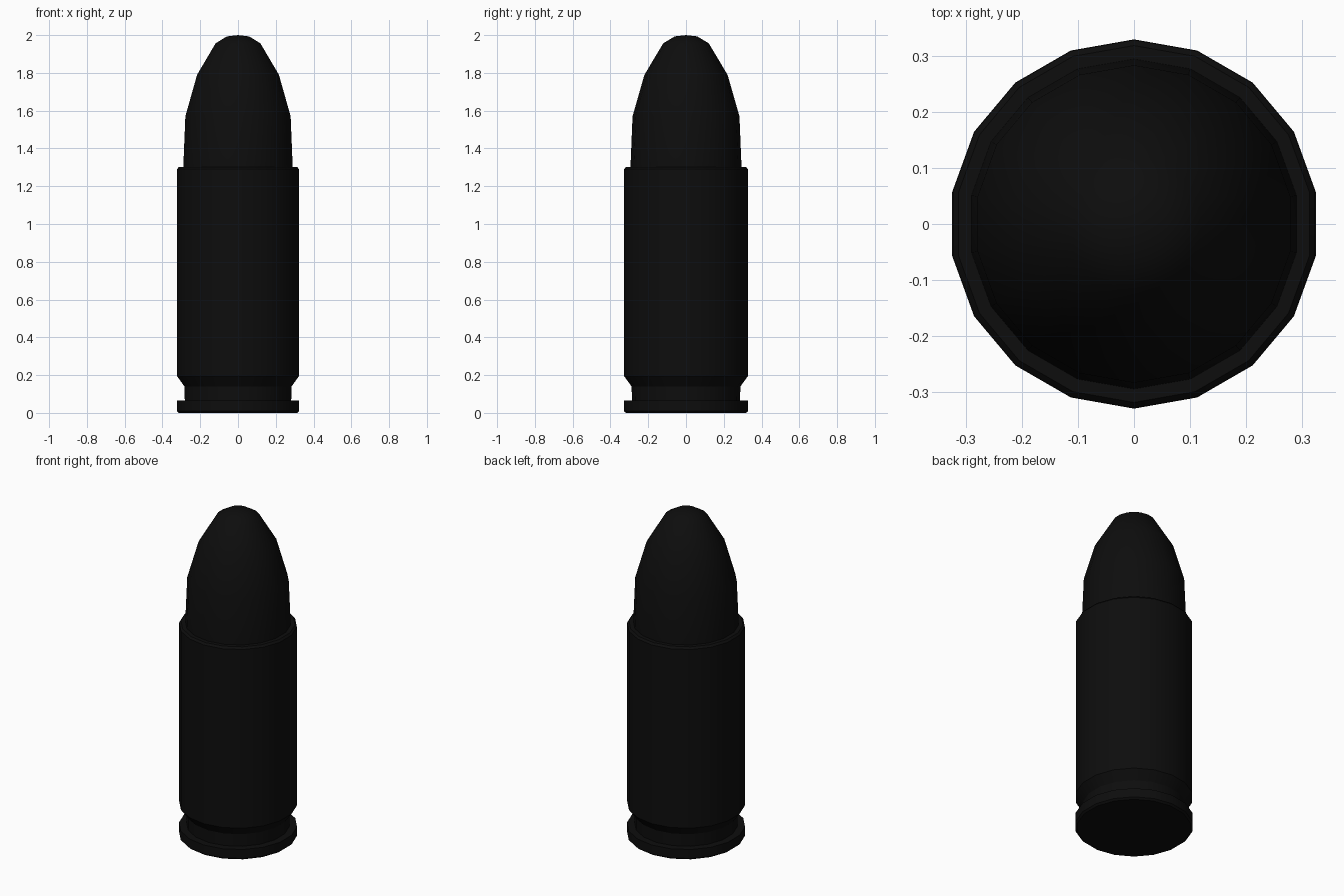
import bpy, bmesh, math

if "Cube" in bpy.data.objects:
    bpy.data.objects.remove(bpy.data.objects["Cube"])

SIDES = 18

# One near-black finish for the whole cartridge
black = bpy.data.materials.new("matte black")
black.diffuse_color = (0.004, 0.004, 0.004, 1)
black.use_nodes = True
black.node_tree.nodes["Principled BSDF"].inputs["Base Color"].default_value = black.diffuse_color


def lathe(name, profile, cap_bottom=False):
    """Spin (radius, height) points around z; a zero radius makes a pole."""
    bm = bmesh.new()
    rings = []
    for r, z in profile:
        if r == 0:
            rings.append([bm.verts.new((0, 0, z))] * SIDES)
            continue
        angles = [math.pi / 2 + math.tau * i / SIDES for i in range(SIDES)]
        rings.append([bm.verts.new((r * math.cos(a), r * math.sin(a), z)) for a in angles])
    for low, high in zip(rings, rings[1:]):
        for i in range(SIDES):
            j = (i + 1) % SIDES
            corners = [low[i], low[j], high[j], high[i]]
            bm.faces.new(list(dict.fromkeys(corners)))
    if cap_bottom:
        bm.faces.new(rings[0][::-1])
    mesh = bpy.data.meshes.new(name)
    bm.to_mesh(mesh)
    bm.free()
    mesh.materials.append(black)
    obj = bpy.data.objects.new(name, mesh)
    bpy.context.collection.objects.link(obj)
    bpy.ops.object.select_all(action='DESELECT')
    obj.select_set(True)
    bpy.context.view_layer.objects.active = obj
    bpy.ops.object.shade_smooth_by_angle(angle=math.radians(30))
    return obj


# Case: rim, extractor groove, body and chamfered mouth
lathe("case", [(0.318, 0), (0.329, 0.01), (0.329, 0.065), (0.286, 0.065),
               (0.288, 0.14), (0.328, 0.195), (0.328, 1.29), (0.318, 1.302),
               (0.294, 1.302)], cap_bottom=True)

# Bullet: rounded nose seated in the mouth
lathe("bullet", [(0.294, 1.302), (0.283, 1.57), (0.22, 1.79),
                 (0.12, 1.957), (0.06, 1.993), (0, 2.0)])
